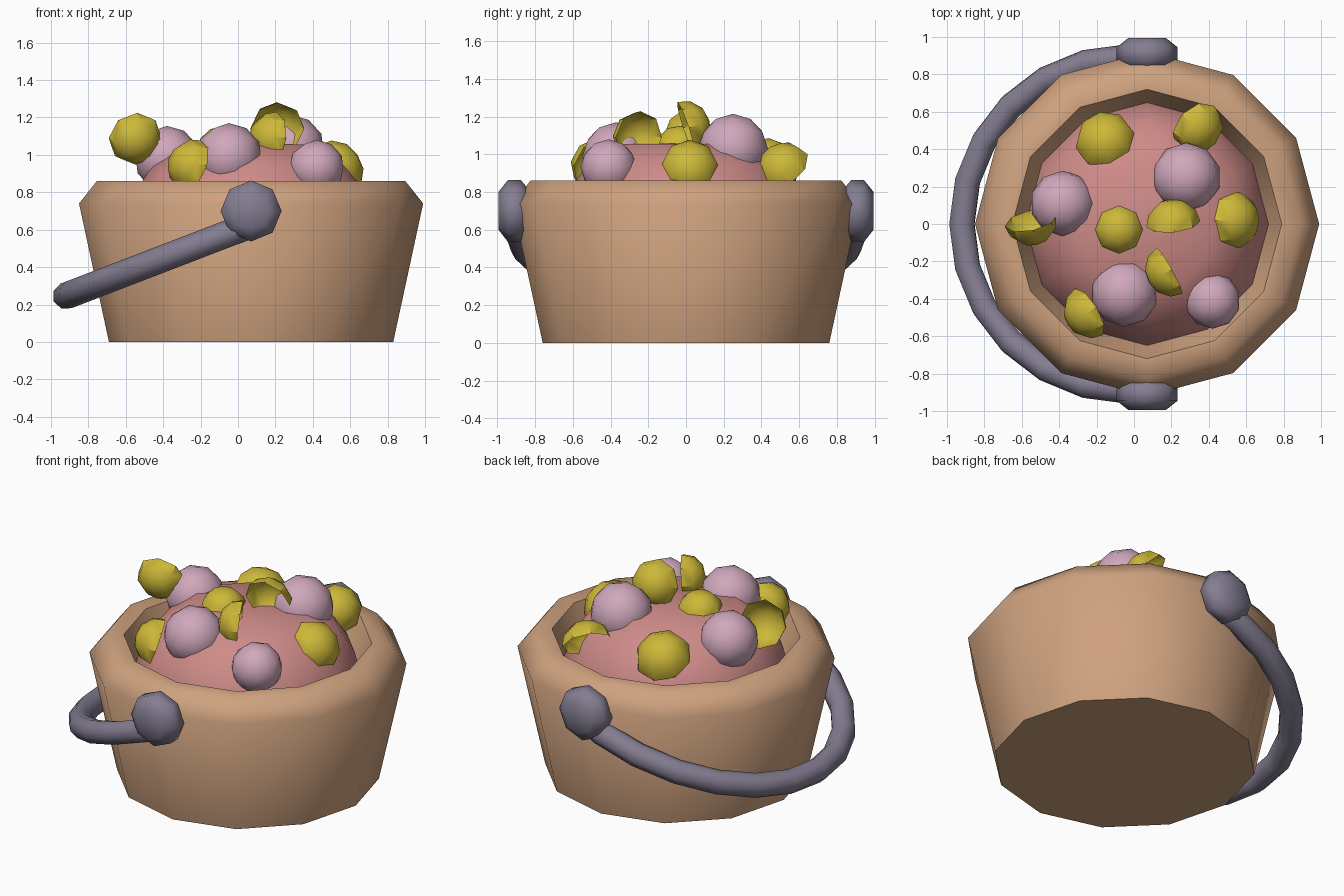
import bpy, bmesh, math
from mathutils import Vector

cube = bpy.data.objects.get("Cube")
if cube:
    bpy.data.objects.remove(cube, do_unlink=True)


def material(name, rgb):
    m = bpy.data.materials.new(name)
    m.use_nodes = True
    m.diffuse_color = (*rgb, 1)
    m.node_tree.nodes["Principled BSDF"].inputs["Base Color"].default_value = (*rgb, 1)
    return m


tan = material("tan wood", (0.62, 0.36, 0.21))
pink = material("rose pink", (0.62, 0.26, 0.25))
lilac = material("pale lilac", (0.63, 0.39, 0.50))
yellow = material("mustard yellow", (0.61, 0.48, 0.04))
grey = material("violet grey", (0.23, 0.205, 0.285))

CX = 0.07  # axis of the bucket


def smooth(ob, angle):
    bpy.ops.object.select_all(action='DESELECT')
    ob.select_set(True)
    bpy.context.view_layer.objects.active = ob
    bpy.ops.object.shade_smooth_by_angle(angle=math.radians(angle))


def finish(name, bm, mat, angle):
    me = bpy.data.meshes.new(name)
    bm.to_mesh(me)
    bm.free()
    me.materials.append(mat)
    ob = bpy.data.objects.new(name, me)
    bpy.context.collection.objects.link(ob)
    smooth(ob, angle)
    return ob


def lathe(name, profile, sides, mat, location, axis=(0, 0, 1), angle=60):
    """Turn (radius, height) points about an axis; zero radius closes the end."""
    bm = bmesh.new()
    rings = []
    for r, h in profile:
        if r == 0:
            rings.append([bm.verts.new((0, 0, h))] * sides)
            continue
        turn = [2 * math.pi * i / sides for i in range(sides)]
        rings.append([bm.verts.new((r * math.cos(a), r * math.sin(a), h)) for a in turn])
    for low, high in zip(rings, rings[1:]):
        for i in range(sides):
            j = (i + 1) % sides
            corners = list(dict.fromkeys((low[i], low[j], high[j], high[i])))
            bm.faces.new(corners)
    ob = finish(name, bm, mat, angle)
    ob.location = location
    ob.rotation_mode = 'QUATERNION'
    ob.rotation_quaternion = Vector(axis).to_track_quat('Z', 'Y')
    return ob


# Bucket with a chamfered rim and an inner wall
lathe("bucket", [(0, 0), (0.76, 0), (0.92, 0.74), (0.825, 0.86), (0.72, 0.86),
                 (0.64, 0.66), (0, 0.66)], 12, tan, (CX, 0, 0))

# Domed filling
lathe("filling", [(0.65, 0.68), (0.62, 0.80), (0.53, 0.94), (0.36, 1.055), (0, 1.06)],
      12, pink, (CX, 0, 0))

# Handle knobs
for side, label in ((-1, "front"), (1, "back")):
    lathe(label + "_knob", [(0, -0.09), (0.09, -0.09), (0.163, -0.03), (0.163, 0.04),
                            (0.1, 0.09), (0, 0.09)],
          8, grey, (CX, side * 0.905, 0.70), (0, side, 0))

# Lowered bail handle
path = [(CX, -0.87)]
for i in range(13):
    a = math.pi * (i / 12 - 0.5)
    path.append((-0.03 - 0.89 * math.cos(a), 0.89 * math.sin(a)))
path.append((CX, 0.87))
curve = bpy.data.curves.new("handle", 'CURVE')
curve.dimensions = '3D'
curve.bevel_depth = 0.072
curve.bevel_resolution = 2
curve.use_fill_caps = True
spline = curve.splines.new('POLY')
spline.points.add(len(path) - 1)
for point, (x, y) in zip(spline.points, path):
    point.co = (x, y, 0.60 + 0.385 * x, 1)
curve.materials.append(grey)
handle = bpy.data.objects.new("handle", curve)
bpy.context.collection.objects.link(handle)
bpy.ops.object.select_all(action='DESELECT')
handle.select_set(True)
bpy.context.view_layer.objects.active = handle
bpy.ops.object.convert(target='MESH')
smooth(bpy.context.object, 60)

# Round berries
berries = [(-0.38, 0.11, 0.98, 0.175), (0.28, 0.25, 1.03, 0.185),
           (-0.05, -0.37, 0.99, 0.18), (0.42, -0.41, 0.93, 0.15)]
for n, (x, y, z, r) in enumerate(berries):
    bm = bmesh.new()
    bmesh.ops.create_icosphere(bm, subdivisions=2, radius=r)
    finish(f"berry_{n + 1}", bm, lilac, 60).location = (x, y, z)

# Open half shells: rim centre, direction of the rounded side, radius
shells = [((-0.15, 0.44, 0.93), (-0.1, 0.5, 0.8), 0.165),
          ((0.52, 0.02, 0.92), (0.8, 0, 0.55), 0.16),
          ((-0.08, -0.03, 1.03), (0, 0, 1), 0.135),
          ((0.33, 0.52, 0.92), (0.5, -0.45, 0.6), 0.15),
          ((0.21, 0.0, 1.14), (-0.1, 0.9, 0.3), 0.145),
          ((0.19, -0.25, 1.09), (-0.8, -0.45, 0.1), 0.14),
          ((-0.55, 0.02, 1.09), (0.2, -0.85, -0.35), 0.145),
          ((-0.24, -0.47, 0.94), (-0.75, -0.45, 0.3), 0.145)]
for n, (centre, axis, r) in enumerate(shells):
    lathe(f"shell_{n + 1}", [(r, 0), (r * 0.88, r * 0.45), (r * 0.5, r * 0.8), (0, r * 0.9)],
          8, yellow, centre, axis, 40)
